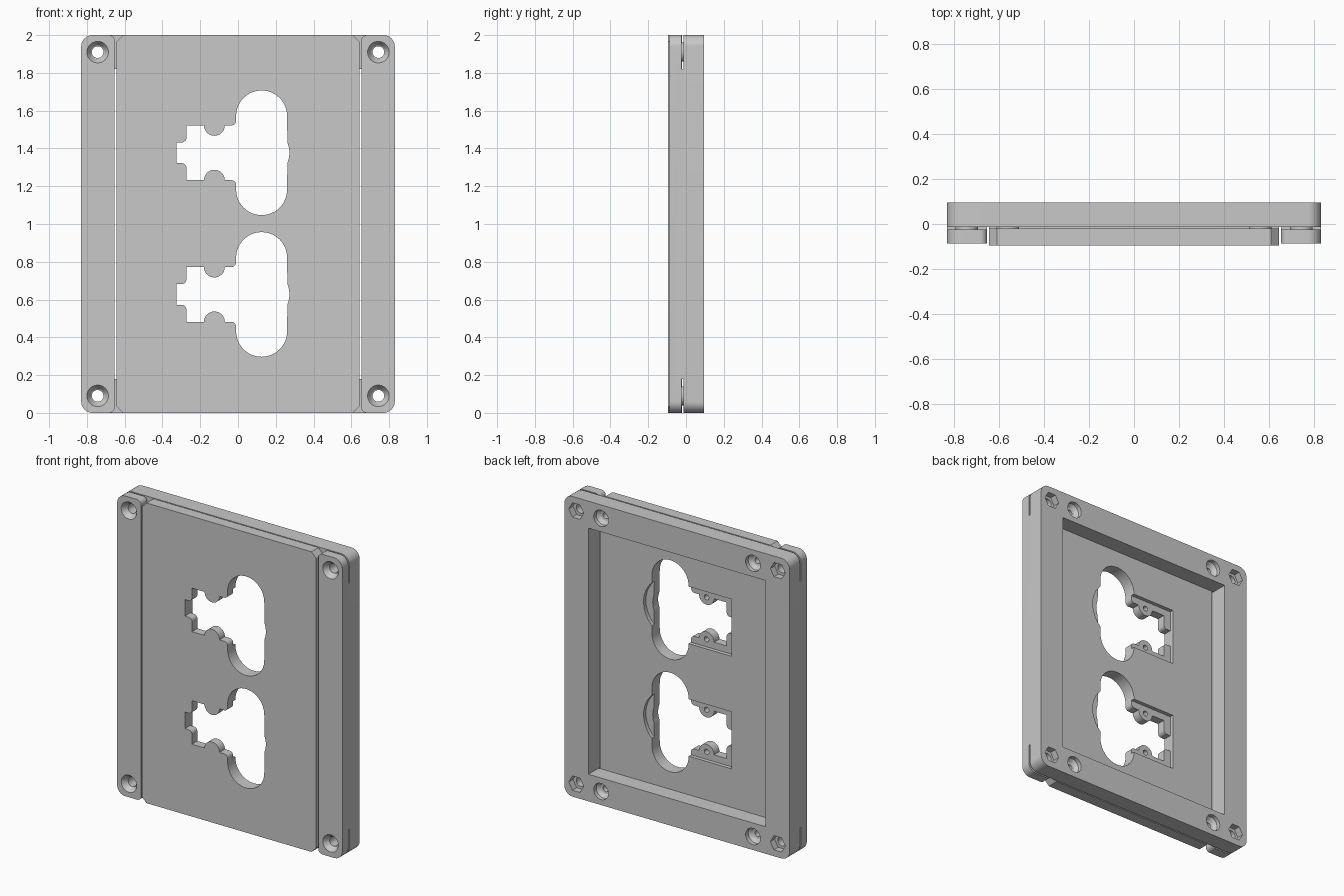
import bpy, bmesh
from math import sin, cos, radians

cube = bpy.data.objects.get("Cube")
if cube:
    bpy.data.objects.remove(cube, do_unlink=True)

grey = bpy.data.materials.new("plain grey")
grey.use_nodes = True
tone = (0.58, 0.58, 0.58, 1)
grey.diffuse_color = tone
grey.node_tree.nodes["Principled BSDF"].inputs["Base Color"].default_value = tone

# Depth levels along y
FRONT, RAIL, GAP, PLATE, SEAT, BACK = -0.095, -0.087, -0.024, -0.021, -0.013, 0.095
FLOOR = -0.038
W, INNER, LOW, HIGH = 0.83, 0.653, 0.18, 1.82
SCREW_X, PLATE_X = 0.743, 0.56


def arc(cx, cz, r, a, b, n=12):
    angles = [radians(a + (b - a) * i / n) for i in range(n + 1)]
    return [(cx + r * cos(t), cz + r * sin(t)) for t in angles]


def rounded(x0, x1, z0, z1, rl, rr):
    """Rectangle with one radius for its left and one for its right corners."""
    return (arc(x1 - rr, z1 - rr, rr, 0, 90) + arc(x0 + rl, z1 - rl, rl, 90, 180)
            + arc(x0 + rl, z0 + rl, rl, 180, 270) + arc(x1 - rr, z0 + rr, rr, 270, 360))


def box(x0, x1, z0, z1):
    return [(x1, z0), (x1, z1), (x0, z1), (x0, z0)]


def loft(name, sections):
    """Solid through matching outlines, each given as (outline, y)."""
    bm = bmesh.new()
    rings = [[bm.verts.new((x, y, z)) for x, z in outline] for outline, y in sections]
    bm.faces.new(rings[0])
    bm.faces.new(rings[-1][::-1])
    for a, b in zip(rings, rings[1:]):
        for i in range(len(a)):
            j = (i + 1) % len(a)
            bm.faces.new((a[i], b[i], b[j], a[j]))
    bmesh.ops.remove_doubles(bm, verts=bm.verts, dist=0.0002)
    bmesh.ops.recalc_face_normals(bm, faces=bm.faces)
    mesh = bpy.data.meshes.new(name)
    bm.to_mesh(mesh)
    bm.free()
    ob = bpy.data.objects.new(name, mesh)
    bpy.context.collection.objects.link(ob)
    mesh.materials.append(grey)
    return ob


def prism(name, outline, y0, y1):
    return loft(name, [(outline, y0), (outline, y1)])


def lathe(name, x, z, profile, n=32):
    """Turned solid about a y axis; the profile lists (radius, y)."""
    return loft(name, [(arc(x, z, r, 0, 360, n)[:-1], y) for r, y in profile])


def combine(ob, tools, operation="DIFFERENCE"):
    bpy.context.view_layer.objects.active = ob
    for tool in tools:
        mod = ob.modifiers.new("bool", "BOOLEAN")
        mod.operation, mod.solver, mod.object = operation, "EXACT", tool
        bpy.ops.object.modifier_apply(modifier=mod.name)


def discard(tools):
    for tool in tools:
        bpy.data.objects.remove(tool, do_unlink=True)


ends = (0.09, 1.91)
corners = [(s, z) for s in (-1, 1) for z in ends]

# Cutters: countersunk rail bores, hexagonal nut pockets, plate screw holes
bores = {s: [lathe("cut", s * SCREW_X, z, [(0.0605, RAIL - 0.005), (0.036, -0.055),
                                           (0.031, -0.053), (0.031, 0.2)])
             for z in ends] for s in (-1, 1)}
nuts = [lathe("cut", s * SCREW_X, z, [(0.055, 0.05), (0.055, 0.12)], 6) for s, z in corners]
plate_holes = [lathe("cut", s * PLATE_X, z, [(0.02, -0.06), (0.02, 0.045), (0.034, 0.048),
                                             (0.054, 0.068), (0.054, 0.12)])
               for s, z in corners]

# Back frame with a rectangular window
frame = prism("back_frame", rounded(-W, W, 0, 2, 0.06, 0.06), SEAT, BACK)
window = prism("cut", box(-INNER, INNER, LOW, HIGH), -0.2, 0.2)
combine(frame, [window] + bores[-1] + bores[1] + nuts + plate_holes)
parts = [frame]

# Side rails, each joined to the frame by a long web and two round spacers
for side, s in (("right", -1), ("left", 1)):
    if s < 0:
        shape = rounded(-W, -INNER, 0, 2, 0.06, 0.03)
    else:
        shape = rounded(INNER, W, 0, 2, 0.03, 0.06)
    rail = prism(side + "_rail", shape, RAIL, GAP)
    x0, x1 = sorted((s * INNER, s * W))
    joints = [prism("cut", box(x0, x1, LOW, HIGH), GAP - 0.01, SEAT)]
    joints += [lathe("cut", s * SCREW_X, z, [(0.05, GAP - 0.01), (0.05, SEAT)]) for z in ends]
    combine(rail, joints, "UNION")
    combine(rail, bores[s])
    parts.append(rail)
    discard(joints)

# Front plate with clipped corners, raised behind the window and at the screws
X, CX, CZ = 0.643, 0.608, 0.035
plate = prism("front_plate", [(CX, 0), (X, CZ), (X, 2 - CZ), (CX, 2),
                              (-CX, 2), (-X, 2 - CZ), (-X, CZ), (-CX, 0)], FRONT, PLATE)
raised = [prism("cut", box(-X, X, LOW, HIGH), PLATE - 0.01, SEAT)]
raised += [lathe("cut", s * PLATE_X, z, [(0.05, PLATE - 0.01), (0.05, SEAT)])
           for s, z in corners]
combine(plate, raised, "UNION")

# Socket openings: upper half outline, mirrored to the lower half
half = (arc(0.125, 0, 0.147, 0, 22, 4) + arc(0.125, 0.195, 0.135, 0, 180, 24)
        + arc(-0.035, 0.17, 0.025, 0, -90, 6) + arc(-0.125, 0.145, 0.055, 0, -180, 16)
        + [(-0.273, 0.145)] + arc(-0.298, 0.08, 0.025, 0, -90, 6) + [(-0.325, 0.055)])
outline = half + [(x, -z) for x, z in half[:0:-1]]
socket_cuts = []
for c in (0.627, 1.377):
    socket_cuts += [
        prism("cut", [(x, z + c) for x, z in outline], -0.2, 0.2),
        prism("cut", box(-0.325, 0.02, c - 0.19, c + 0.19), FLOOR, 0.05),
        lathe("cut", 0.125, c, [(0.197, FLOOR), (0.197, 0.05)], 48)]
    socket_cuts += [lathe("cut", -0.125, c + d, [(0.017, -0.08), (0.017, 0.05)], 20)
                    for d in (-0.14, 0.14)]
combine(plate, socket_cuts + plate_holes)
parts.append(plate)

# Remove the cutters and shade the round walls smooth
discard([window] + bores[-1] + bores[1] + nuts + plate_holes + raised + socket_cuts)
bpy.ops.object.select_all(action="DESELECT")
for ob in parts:
    ob.select_set(True)
bpy.context.view_layer.objects.active = frame
bpy.ops.object.shade_smooth_by_angle(angle=radians(30))
